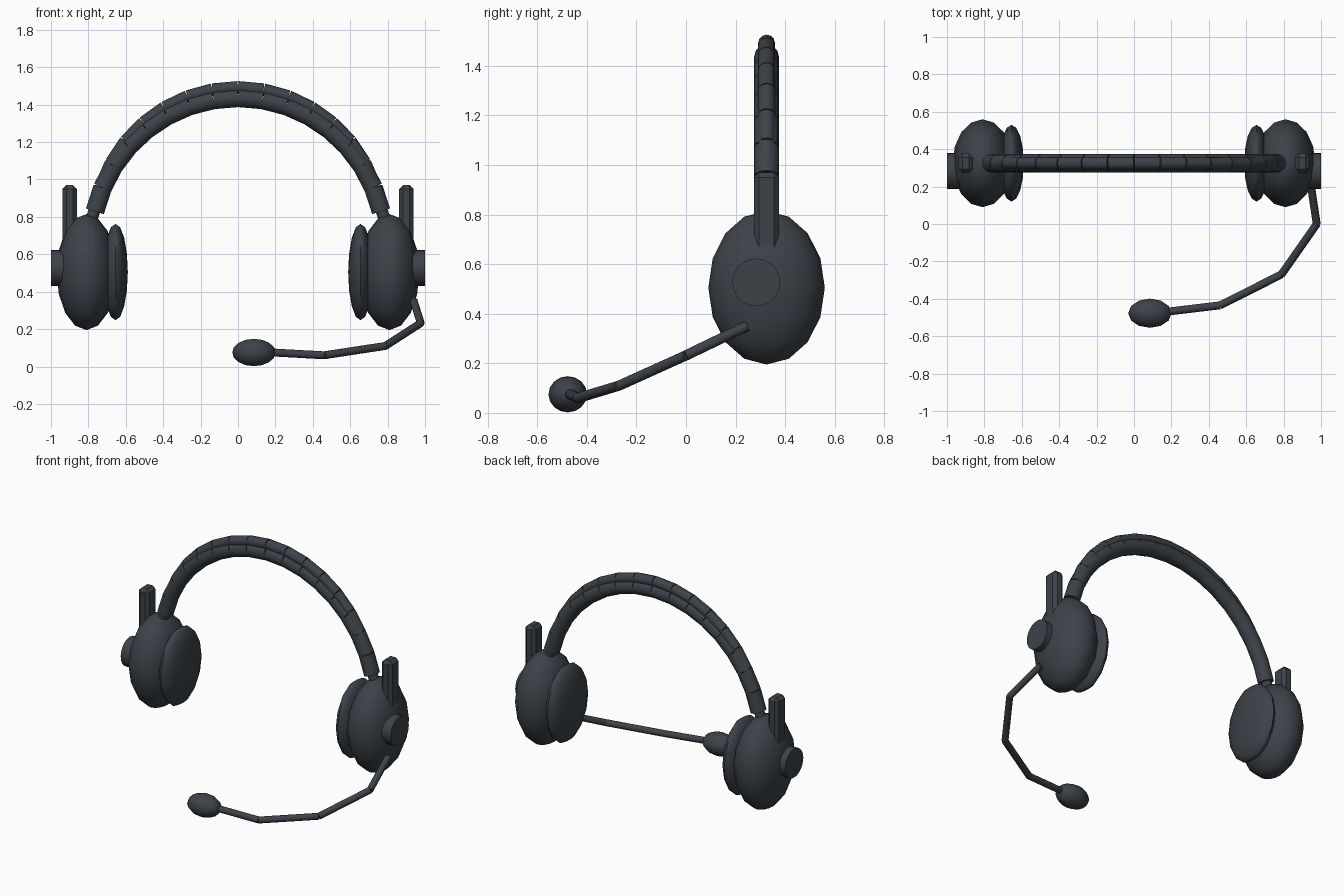
import bpy, math
from mathutils import Vector

if "Cube" in bpy.data.objects:
    bpy.data.objects.remove(bpy.data.objects["Cube"])

mat = bpy.data.materials.new("dark slate")
mat.diffuse_color = (0.045, 0.055, 0.066, 1)
mat.use_nodes = True
mat.node_tree.nodes["Principled BSDF"].inputs["Base Color"].default_value = mat.diffuse_color
Y = 0.325  # depth of the headband plane


def finish(name, smooth=True):
    ob = bpy.context.object
    ob.name = name
    ob.data.materials.append(mat)
    if smooth:
        bpy.ops.object.shade_smooth_by_angle(angle=math.radians(50))
    return ob


def ellipsoid(name, centre, radii, segments=16, rings=8):
    bpy.ops.mesh.primitive_uv_sphere_add(segments=segments, ring_count=rings, location=centre)
    bpy.context.object.scale = radii
    bpy.ops.object.transform_apply(location=False, rotation=False, scale=True)
    return finish(name)


def rod(name, a, b, r, sides=12):
    a, b = Vector(a), Vector(b)
    d = b - a
    bpy.ops.mesh.primitive_cylinder_add(vertices=sides, radius=r, depth=d.length, location=(a + b) / 2)
    bpy.context.object.rotation_euler = d.to_track_quat('Z', 'Y').to_euler()
    return finish(name)


def chain(name, points, r, sides=12):
    for i in range(len(points) - 1):
        rod(f"{name}_{i + 1}", points[i], points[i + 1], r, sides)


def arc(top, end_x, end_z, count):
    # circular arch through the top point and both lower ends
    c = (end_x ** 2 + end_z ** 2 - top ** 2) / (2 * (end_z - top))
    radius = top - c
    start = math.asin((end_z - c) / radius)
    step = (math.pi - 2 * start) / count
    return [(radius * math.cos(start + i * step), Y, c + radius * math.sin(start + i * step))
            for i in range(count + 1)]


# headband: padded inner arch and thinner outer arch, in straight links
chain("headband_padding", arc(1.437, 0.765, 0.83, 16), 0.05)
chain("headband_spine", arc(1.492, 0.765, 0.83, 16), 0.034)

for side, s in (("left", -1), ("right", 1)):
    # ear cup, cushion and round outer cap
    ellipsoid(f"{side}_ear_cup", (s * 0.81, Y, 0.505), (0.16, 0.235, 0.31))
    ellipsoid(f"{side}_ear_cushion", (s * 0.655, Y, 0.505), (0.066, 0.205, 0.258))
    rod(f"{side}_cap", (s * 0.90, 0.283, 0.527), (s, 0.283, 0.527), 0.096, 24)
    # stub joining the band to the cup
    rod(f"{side}_band_stub", (s * 0.80, Y, 0.73), (s * 0.76, Y, 0.86), 0.032)
    # upright chamfered post
    bpy.ops.mesh.primitive_cube_add(size=1, location=(s * 0.90, Y, 0.785))
    bpy.context.object.scale = (0.076, 0.102, 0.37)
    bpy.ops.object.transform_apply(location=False, rotation=False, scale=True)
    post = finish(f"{side}_post", smooth=False)
    bevel = post.modifiers.new("chamfer", 'BEVEL')
    bevel.width = 0.02
    bevel.segments = 1

# microphone boom and tip
chain("mic_boom", [(0.94, 0.245, 0.35), (0.977, 0, 0.232), (0.788, -0.27, 0.11),
                   (0.46, -0.435, 0.06), (0.15, -0.472, 0.077)], 0.021)
ellipsoid("microphone", (0.085, -0.477, 0.075), (0.116, 0.078, 0.073), 12, 8)
